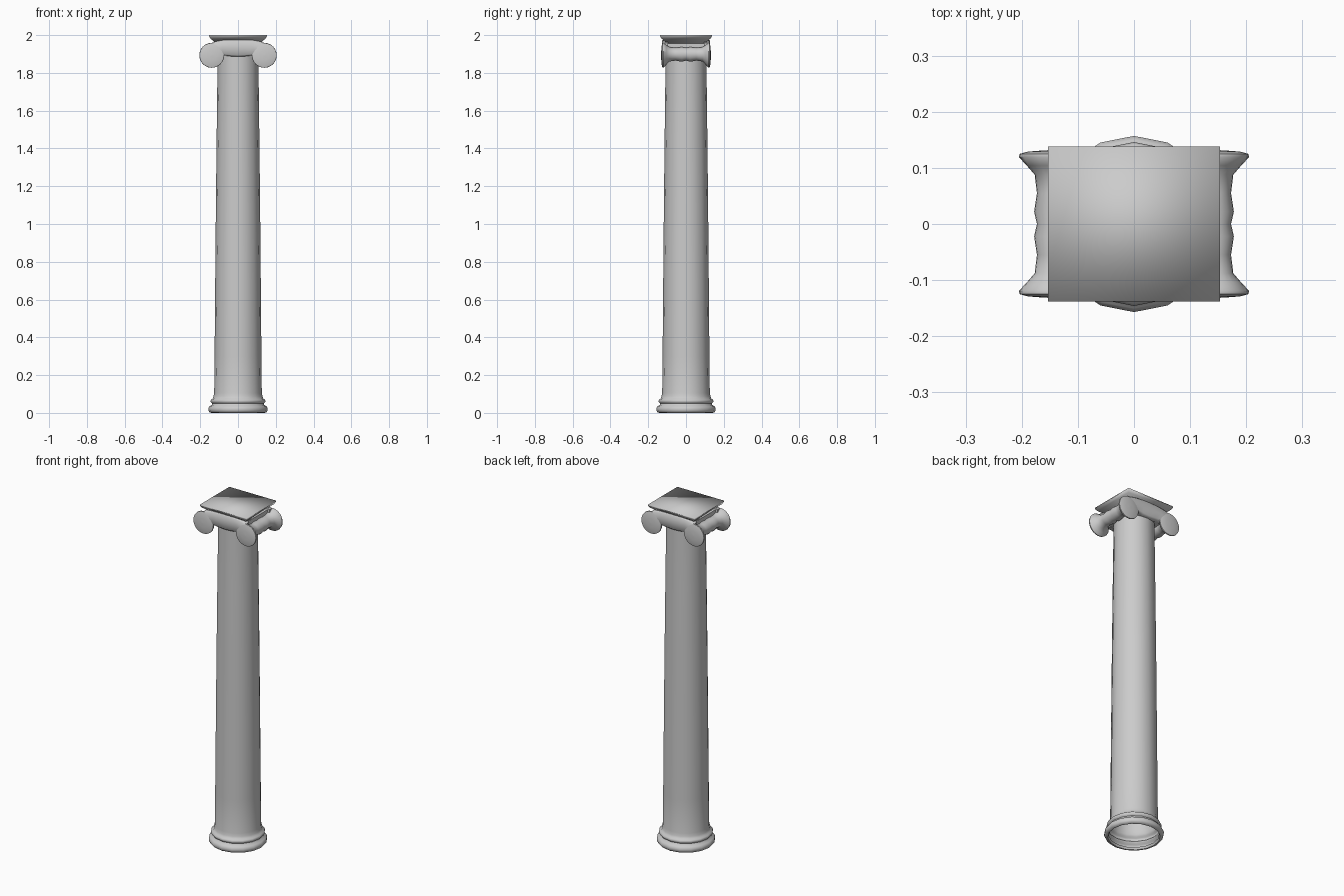
import bpy, bmesh, math

if "Cube" in bpy.data.objects:
    bpy.data.objects.remove(bpy.data.objects["Cube"])


def finish(name, bm, angle=None):
    bmesh.ops.remove_doubles(bm, verts=bm.verts, dist=1e-5)
    bmesh.ops.recalc_face_normals(bm, faces=bm.faces)
    me = bpy.data.meshes.new(name)
    bm.to_mesh(me)
    bm.free()
    ob = bpy.data.objects.new(name, me)
    bpy.context.collection.objects.link(ob)
    bpy.ops.object.select_all(action='DESELECT')
    ob.select_set(True)
    bpy.context.view_layer.objects.active = ob
    if angle:
        bpy.ops.object.shade_smooth_by_angle(angle=math.radians(angle))
    else:
        bpy.ops.object.shade_smooth()
    return ob


def loft(bm, rings):
    rows = [[bm.verts.new(p) for p in r] for r in rings]
    n = len(rows[0])
    for a, b in zip(rows, rows[1:]):
        for i in range(n):
            j = (i + 1) % n
            bm.faces.new((a[i], a[j], b[j], b[i]))
    return rows


def circle(n):
    return [(math.cos(2 * math.pi * i / n), math.sin(2 * math.pi * i / n)) for i in range(n)]


# Shaft and moulded base: one 16-sided turned shell, open underneath
profile = [(0.132, 0.012), (0.138, 0), (0.150, 0.002), (0.157, 0.012), (0.157, 0.025),
           (0.150, 0.036), (0.139, 0.042), (0.137, 0.050), (0.143, 0.055), (0.146, 0.063),
           (0.142, 0.071), (0.134, 0.076), (0.130, 0.088), (0.126, 0.105), (0.124, 0.30),
           (0.121, 0.65), (0.117, 1.1), (0.112, 1.55), (0.108, 1.87), (0.108, 1.93)]
bm = bmesh.new()
loft(bm, [[(r * c, r * s, z) for c, s in circle(16)] for r, z in profile])
finish("shaft_and_base", bm, 60)

# Scroll bolsters: turned about the front-to-back axis, flaring to discs
CX, CZ = 0.139, 1.893
half = [(0.002, 0.132), (0.025, 0.131), (0.05, 0.129), (0.065, 0.125), (0.066, 0.119), (0.052, 0.104),
        (0.038, 0.088), (0.034, 0.055), (0.039, 0.022), (0.034, 0)]
full = half + [(r, -y) for r, y in half[-2::-1]]
for side, label in ((1, "right"), (-1, "left")):
    bm = bmesh.new()
    rows = loft(bm, [[(side * CX + r * c, y, CZ + 0.006 * (0.066 - r) / 0.032 * (abs(y) < 0.11) + r * s)
                      for c, s in circle(24)] for r, y in full])
    bm.faces.new(rows[0])
    bm.faces.new(rows[-1])
    finish(label + "_scroll", bm, 50)

# Sagging bands joining the scrolls, front and back
top = [(0.139, 1.959), (0.115, 1.967), (0.08, 1.973), (0.04, 1.976), (0, 1.977)]
low = [(0.139, 1.890), (0.115, 1.880), (0.08, 1.893), (0.04, 1.888), (0, 1.886)]
top += [(-x, z) for x, z in top[-2::-1]]
low += [(-x, z) for x, z in low[-2::-1]]
for side, label in ((-1, "front"), (1, "back")):
    bm = bmesh.new()
    rings = []
    for (x, zt), (_, zb) in zip(top, low):
        section = [(0.095, zb), (0.118, zb), (0.126, zb + 0.008), (0.128, (zt + zb) / 2),
                   (0.126, zt - 0.007), (0.119, zt), (0.095, zt)]
        rings.append([(x, side * y, z) for y, z in section])
    rows = loft(bm, rings)
    bm.faces.new(rows[0])
    bm.faces.new(rows[-1])
    finish(label + "_band", bm, 50)


def slab(name, levels, angle=None):
    bm = bmesh.new()
    rows = loft(bm, [[(x, y, z), (-x, y, z), (-x, -y, z), (x, -y, z)] for x, y, z in levels])
    bm.faces.new(rows[0])
    bm.faces.new(rows[-1])
    return finish(name, bm, angle)


# Core block between the scrolls, and the flared top slab
slab("capital_core", [(0.125, 0.105, 1.895), (0.125, 0.105, 1.955)], 30)
slab("top_slab", [(0.118, 0.100, 1.95), (0.130, 0.112, 1.968), (0.144, 0.128, 1.980),
                  (0.153, 0.138, 1.994), (0.153, 0.138, 2.0)])
